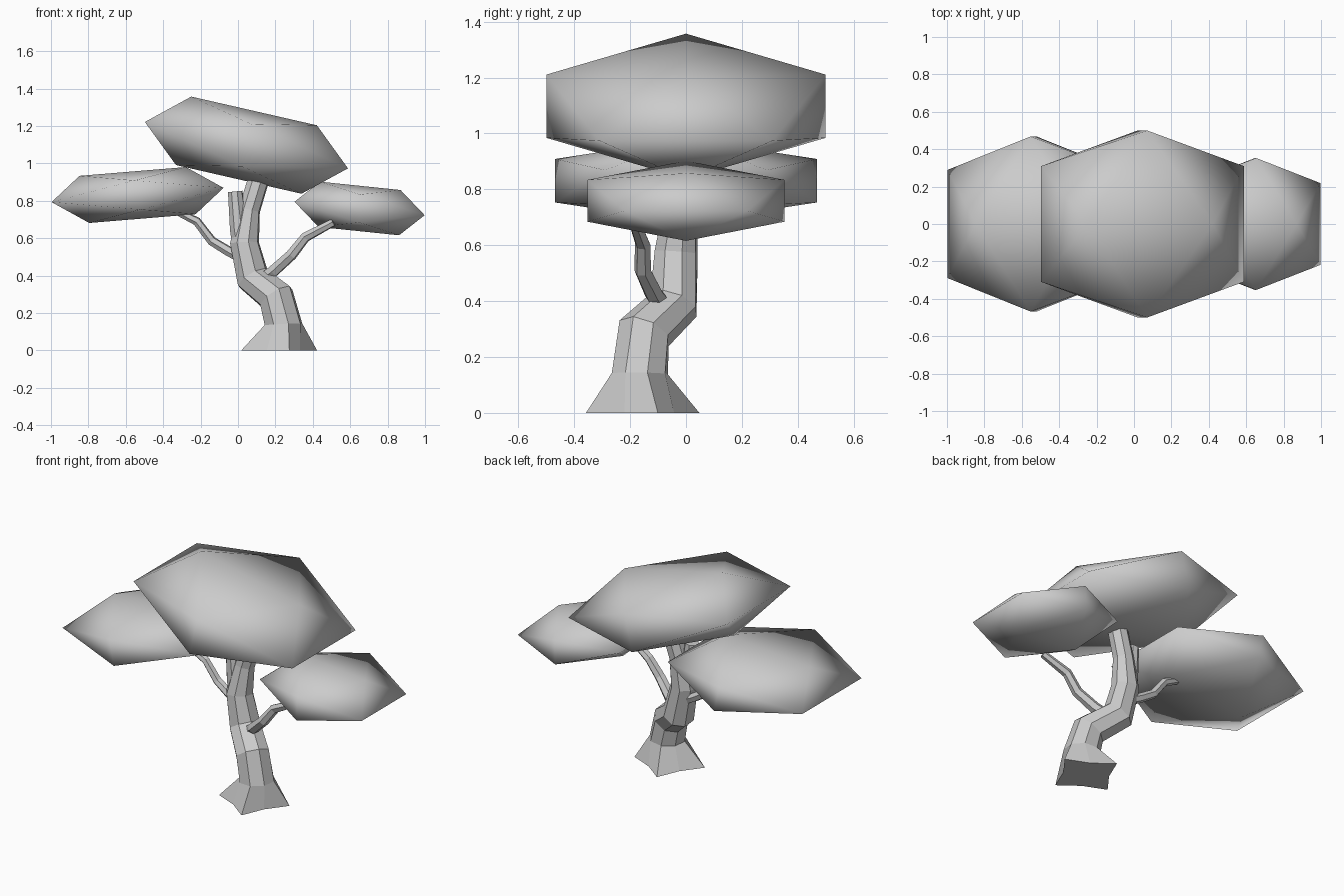
import bpy, bmesh, math
from mathutils import Vector, Matrix

if "Cube" in bpy.data.objects:
    bpy.data.objects.remove(bpy.data.objects["Cube"])

PHI = (1 + 5 ** 0.5) / 2
UP = Vector((0, 0, 1))


def finish(bm, name, smooth):
    bmesh.ops.recalc_face_normals(bm, faces=bm.faces[:])
    for f in bm.faces:
        f.smooth = smooth
    me = bpy.data.meshes.new(name)
    bm.to_mesh(me)
    bm.free()
    bpy.context.collection.objects.link(bpy.data.objects.new(name, me))


def canopy(name, centre, x_axis, depth, z_axis):
    """Icosahedron stretched along two tilted axes (given as x, z) and y."""
    ax = Vector((x_axis[0], 0, x_axis[1]))
    ay = Vector((0, depth, 0))
    az = Vector((z_axis[0], 0, z_axis[1]))
    bm = bmesh.new()
    for a in (-1, 1):
        for b in (-1 / PHI, 1 / PHI):
            for x, y, z in ((a, b, 0), (0, a, b), (b, 0, a)):
                bm.verts.new(Vector(centre) + ax * x + ay * y + az * z)
    bmesh.ops.convex_hull(bm, input=bm.verts[:])
    finish(bm, name, True)


def limb(name, path, sides, flare=None):
    """Faceted tube through (x, y, z, radius) points; flare = root ring radii."""
    pts = [Vector(p[:3]) for p in path]
    n = len(pts)
    bm = bmesh.new()
    rings = []
    for i, p in enumerate(pts):
        before = (p - pts[i - 1]).normalized() if i else Vector()
        after = (pts[i + 1] - p).normalized() if i < n - 1 else Vector()
        tangent = UP if (flare and i == 0) else before + after
        rot = UP.rotation_difference(tangent)
        ring = []
        for k in range(sides):
            r = flare[k % 2] if flare and i == 0 else path[i][3]
            a = math.tau * k / sides + math.radians(15)
            ring.append(bm.verts.new(p + rot @ Vector((r * math.cos(a), r * math.sin(a), 0))))
        rings.append(ring)
    for lo, hi in zip(rings, rings[1:]):
        for k in range(sides):
            j = (k + 1) % sides
            bm.faces.new((lo[k], lo[j], hi[j], hi[k]))
    bm.faces.new(rings[0][::-1])
    bm.faces.new(rings[-1])
    finish(bm, name, False)


# Foliage pads
canopy("top_canopy", (0.045, 0, 1.0975), (0.543, -0.124), 0.5, (0.041, 0.183 * PHI / PHI))
canopy("left_canopy", (-0.537, 0, 0.831), (0.46, 0.038), 0.468, (-0.026, 0.126))
canopy("right_canopy", (0.65, 0, 0.759), (0.348, -0.036), 0.353, (0.004, 0.121))

# Trunk with flared roots, and the short fork beside its top
limb("trunk", [(0.22, -0.155, 0, 0.2), (0.243, -0.165, 0.14, 0.104),
               (0.205, -0.15, 0.285, 0.1), (0.08, -0.045, 0.385, 0.093),
               (0.035, -0.035, 0.575, 0.08), (0.06, -0.02, 0.75, 0.06),
               (0.115, -0.01, 0.93, 0.058)], 8, flare=(0.21, 0.13))
limb("trunk_fork", [(0.035, -0.035, 0.5, 0.06), (0.005, -0.035, 0.65, 0.05),
                    (-0.015, -0.035, 0.85, 0.04)], 8)

# Side branches
limb("left_branch", [(0.03, -0.02, 0.49, 0.03), (-0.05, -0.01, 0.53, 0.028),
                     (-0.14, 0, 0.585, 0.026), (-0.22, 0, 0.69, 0.024),
                     (-0.32, 0, 0.74, 0.02)], 6)
limb("right_branch", [(0.13, -0.08, 0.38, 0.035), (0.19, -0.115, 0.425, 0.034),
                      (0.285, -0.155, 0.51, 0.031), (0.36, -0.155, 0.605, 0.028),
                      (0.51, -0.185, 0.685, 0.022)], 6)
